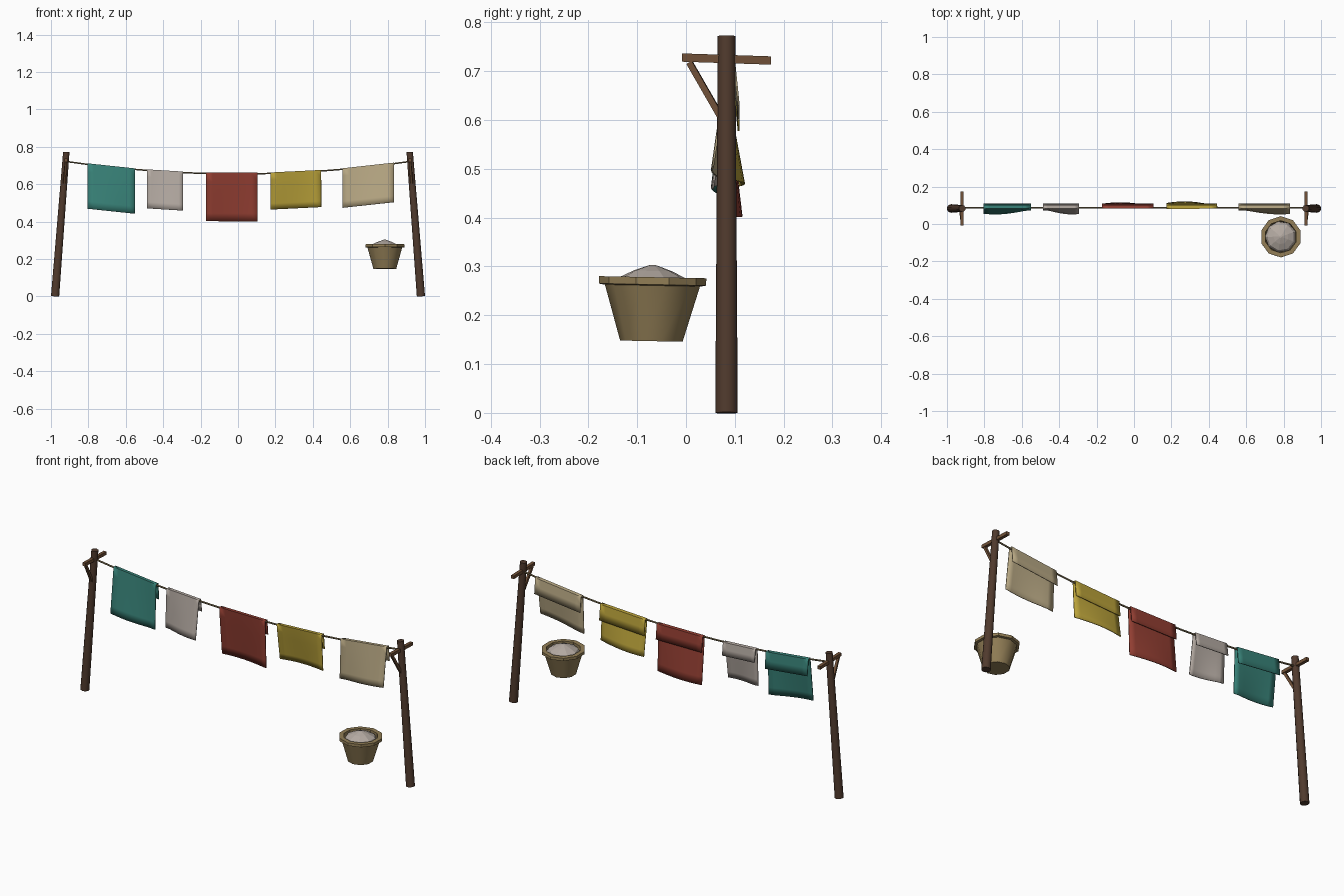
import bpy, bmesh, math
from mathutils import Vector, Matrix

cube = bpy.data.objects.get("Cube")
if cube:
    bpy.data.objects.remove(cube, do_unlink=True)


def material(name, rgb):
    """Flat colour from 0-255 display values, stored as linear."""
    lin = [((c / 255 + 0.055) / 1.055) ** 2.4 for c in rgb] + [1]
    m = bpy.data.materials.new(name)
    m.use_nodes = True
    m.diffuse_color = lin
    bsdf = m.node_tree.nodes["Principled BSDF"]
    bsdf.inputs["Base Color"].default_value = lin
    bsdf.inputs["Roughness"].default_value = 0.9
    return m


DARK_WOOD = material("dark wood", (80, 58, 45))
LIGHT_WOOD = material("light wood", (112, 80, 55))
ROPE = material("rope", (120, 106, 76))
WICKER = material("wicker", (146, 126, 86))
TEAL = material("teal cloth", (56, 130, 120))
GREY = material("pale grey cloth", (180, 170, 162))
RED = material("red cloth", (146, 62, 50))
YELLOW = material("yellow cloth", (186, 162, 58))
CREAM = material("cream cloth", (184, 168, 132))

LINE_Y = 0.087


def finish(name, bm, mat, smooth=None):
    bmesh.ops.recalc_face_normals(bm, faces=bm.faces)
    me = bpy.data.meshes.new(name)
    bm.to_mesh(me)
    bm.free()
    me.materials.append(mat)
    ob = bpy.data.objects.new(name, me)
    bpy.context.collection.objects.link(ob)
    if smooth:
        bpy.ops.object.select_all(action="DESELECT")
        ob.select_set(True)
        bpy.context.view_layer.objects.active = ob
        bpy.ops.object.shade_smooth_by_angle(angle=math.radians(smooth))
    return ob


def rod(name, a, b, r1, r2, sides, mat, smooth=None):
    """Tapered round or square bar between two points."""
    a, b = Vector(a), Vector(b)
    d = b - a
    turn = d.to_track_quat("Z", "Y").to_matrix().to_4x4()
    spin = Matrix.Rotation(math.pi / sides, 4, "Z")
    bm = bmesh.new()
    bmesh.ops.create_cone(bm, cap_ends=True, segments=sides, radius1=r1,
                          radius2=r2, depth=d.length,
                          matrix=Matrix.Translation((a + b) / 2) @ turn @ spin)
    return finish(name, bm, mat, smooth)


def lathe(name, profile, sides, mat, place, closed=False, smooth=None):
    """Revolve (radius, height) pairs; open ends are capped by their rings."""
    bm = bmesh.new()
    rings = []
    for r, z in profile:
        rings.append([bm.verts.new((r * math.cos(t), r * math.sin(t), z))
                      for t in (2 * math.pi * (i + 0.5) / sides for i in range(sides))])
    pairs = list(zip(rings, rings[1:]))
    if closed:
        pairs.append((rings[-1], rings[0]))
    for lo, hi in pairs:
        for i in range(sides):
            j = (i + 1) % sides
            bm.faces.new((lo[i], lo[j], hi[j], hi[i]))
    if not closed:
        bm.faces.new(rings[0])
        bm.faces.new(rings[-1])
    bm.transform(place)
    return finish(name, bm, mat, smooth)


def line_z(x):
    """Height of the sagging line."""
    return 0.655 + 0.065 * (abs(x) / 0.91) ** 2


# Leaning posts, each with a crossbar and a diagonal brace
for side, s in (("left", 1), ("right", -1)):
    rod(side + "_post", (s * 0.978, 0.083, 0), (s * 0.918, 0.083, 0.772),
        0.023, 0.018, 10, DARK_WOOD, 40)
    rod(side + "_crossbar", (s * 0.92, -0.008, 0.728), (s * 0.92, 0.174, 0.722),
        0.012, 0.012, 4, LIGHT_WOOD)
    rod(side + "_brace", (s * 0.92, 0.007, 0.718), (s * 0.929, 0.072, 0.605),
        0.009, 0.009, 4, LIGHT_WOOD)

# Sagging line
curve = bpy.data.curves.new("clothes_line", "CURVE")
curve.dimensions = "3D"
curve.bevel_depth = 0.0045
curve.bevel_resolution = 1
curve.use_fill_caps = True
spline = curve.splines.new("POLY")
spline.points.add(16)
for i, p in enumerate(spline.points):
    x = -0.915 + 1.83 * i / 16
    p.co = (x, LINE_Y, line_z(x), 1)
curve.materials.append(ROPE)
bpy.context.collection.objects.link(bpy.data.objects.new("clothes_line", curve))


def cloth(name, x0, x1, drop, flap, sway, peak, mat):
    """Sheet folded over the line: long swaying panel and short back flap."""
    cols, rows = 8, 6
    bm = bmesh.new()
    grid = []
    for c in range(cols + 1):
        u = c / cols
        x = x0 + (x1 - x0) * u
        # Straight hanging edge that follows the slope of the line
        top = line_z(x0) * (1 - u) + line_z(x1) * u
        wave = sway * (0.3 + 0.7 * max(0, math.cos((u - peak) * 2.4)))
        col = [(LINE_Y + 0.021, top - flap), (LINE_Y + 0.017, top - flap * 0.5),
               (LINE_Y + 0.013, top + 0.003), (LINE_Y - 0.004, top + 0.004)]
        for r in range(1, rows + 1):
            v = r / rows
            col.append((LINE_Y - 0.004 + wave * v, top - drop * v))
        grid.append([bm.verts.new((x, y, z)) for y, z in col])
    for a, b in zip(grid, grid[1:]):
        for i in range(len(a) - 1):
            bm.faces.new((a[i], b[i], b[i + 1], a[i + 1]))
    ob = finish(name, bm, mat, 30)
    mod = ob.modifiers.new("thickness", "SOLIDIFY")
    mod.thickness = 0.004
    mod.offset = 0


# Washing on the line
cloth("teal_cloth", -0.805, -0.55, 0.237, 0.085, -0.03, 0.25, TEAL)
cloth("grey_cloth", -0.487, -0.293, 0.203, 0.065, -0.03, 0.8, GREY)
cloth("red_cloth", -0.17, 0.105, 0.255, 0.078, 0.031, 0.35, RED)
cloth("yellow_cloth", 0.175, 0.445, 0.193, 0.08, 0.036, 0.35, YELLOW)
cloth("cream_cloth", 0.56, 0.835, 0.206, 0.08, -0.03, 0.8, CREAM)

# Wicker basket: hollow tub, thick rim and heaped laundry
spot = Matrix.Translation((0.785, -0.071, 0.147)) @ Matrix.Rotation(-0.02, 4, "X")
lathe("basket_body", [(0.064, 0), (0.098, 0.116), (0.088, 0.116), (0.058, 0.012)],
      10, WICKER, spot, smooth=40)
lathe("basket_rim", [(0.1, 0.114), (0.11, 0.116), (0.11, 0.131), (0.086, 0.131),
                     (0.086, 0.114)], 10, WICKER, spot, closed=True)
lathe("laundry_heap", [(0.084, 0.11), (0.073, 0.128), (0.04, 0.144), (0.006, 0.156)],
      9, GREY, spot)
